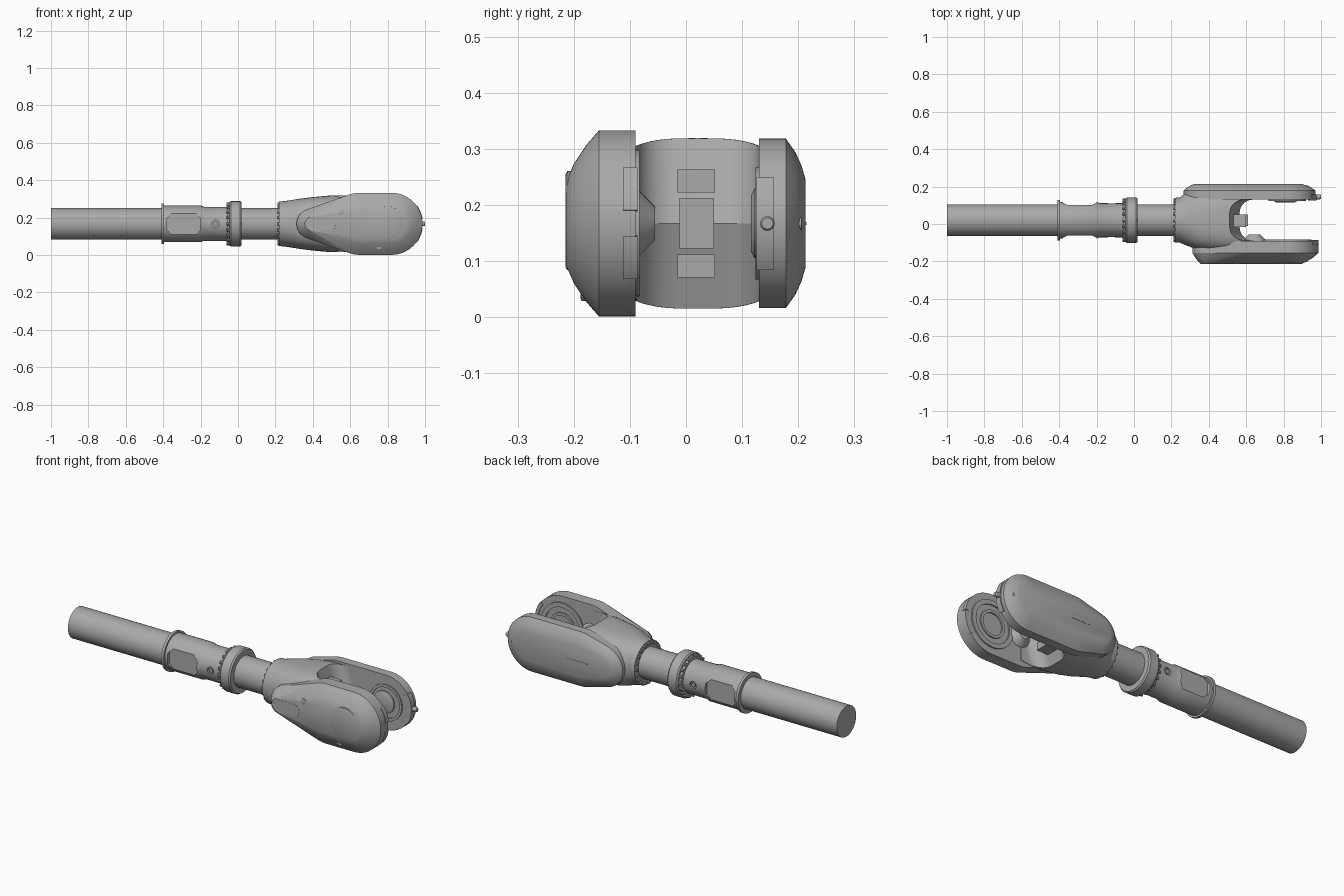
import bpy
import bmesh
from math import sin, cos, pi, radians, copysign

if "Cube" in bpy.data.objects:
    bpy.data.objects.remove(bpy.data.objects["Cube"])

AY, AZ = 0.02, 0.167      # shaft axis
PIVOT = 0.82              # joint centre along x

grey = bpy.data.materials.new("machined_grey")
grey.use_nodes = True
grey.diffuse_color = (0.4, 0.4, 0.4, 1)
grey.node_tree.nodes["Principled BSDF"].inputs["Base Color"].default_value = (0.4, 0.4, 0.4, 1)


def finish(name, bm, angle=28):
    bmesh.ops.recalc_face_normals(bm, faces=bm.faces)
    mesh = bpy.data.meshes.new(name)
    bm.to_mesh(mesh)
    bm.free()
    mesh.materials.append(grey)
    ob = bpy.data.objects.new(name, mesh)
    bpy.context.collection.objects.link(ob)
    shade(ob, angle)
    return ob


def shade(ob, angle=28):
    bpy.ops.object.select_all(action='DESELECT')
    ob.select_set(True)
    bpy.context.view_layer.objects.active = ob
    bpy.ops.object.shade_smooth_by_angle(angle=radians(angle))


def loft(name, rings, closed=False):
    """Skin a row of equal rings; cap the ends, or join them when closed."""
    bm = bmesh.new()
    rows = [[bm.verts.new(p) for p in ring] for ring in rings]
    n = len(rows[0])
    pairs = list(zip(rows, rows[1:]))
    if closed:
        pairs.append((rows[-1], rows[0]))
    else:
        bm.faces.new(rows[0])
        bm.faces.new(rows[-1])
    for a, b in pairs:
        for i in range(n):
            j = (i + 1) % n
            bm.faces.new((a[i], a[j], b[j], b[i]))
    return finish(name, bm)


def circle_x(x, r, n=64):
    return [(x, AY + r * cos(2 * pi * i / n), AZ + r * sin(2 * pi * i / n)) for i in range(n)]


def circle_y(x, y, z, r, n=64):
    return [(x + r * cos(2 * pi * i / n), y, z + r * sin(2 * pi * i / n)) for i in range(n)]


def circle_z(x, y, z, r, n=48):
    return [(x + r * cos(2 * pi * i / n), y + r * sin(2 * pi * i / n), z) for i in range(n)]


def hull(name, points):
    bm = bmesh.new()
    for p in points:
        bm.verts.new(p)
    res = bmesh.ops.convex_hull(bm, input=bm.verts)
    junk = [g for g in res["geom_interior"] if isinstance(g, bmesh.types.BMVert)]
    bmesh.ops.delete(bm, geom=junk, context='VERTS')
    bmesh.ops.dissolve_limit(bm, angle_limit=0.002, verts=bm.verts, edges=bm.edges)
    return finish(name, bm)


def turned_y(name, x, z, profile):
    return loft(name, [circle_y(x, y, z, r) for y, r in profile])


def ring_y(name, x, y0, y1, r0, r1):
    return loft(name, [circle_y(x, y, AZ, r) for y, r in
                       ((y0, r0), (y0, r1), (y1, r1), (y1, r0))], closed=True)


def band(name, x, y0, y1, r0, r1, a0, a1):
    """Part of a ring round the joint axis."""
    rings = []
    for i in range(13):
        a = radians(a0 + (a1 - a0) * i / 12)
        rings.append([(x + r * cos(a), y, AZ + r * sin(a)) for r, y in
                      ((r0, y0), (r1, y0), (r1, y1), (r0, y1))])
    return loft(name, rings)


def box(name, x0, x1, y0, y1, z0, z1):
    return hull(name, [(x, y, z) for x in (x0, x1) for y in (y0, y1) for z in (z0, z1)])


def cut(target, cutters):
    bpy.context.view_layer.objects.active = target
    for c in cutters:
        c.hide_render = True
        mod = target.modifiers.new("cut", 'BOOLEAN')
        mod.operation, mod.solver, mod.object = 'DIFFERENCE', 'EXACT', c
        bpy.ops.object.modifier_apply(modifier=mod.name)
        bpy.data.objects.remove(c)
    shade(target)


# Shaft: tube, clamp sleeve and ring turned as one piece
shaft = loft("shaft", [circle_x(x, r) for x, r in (
    (-1, .085), (-.41, .085), (-.41, .108), (-.395, .108), (-.395, .098), (-.2, .098),
    (-.18, .091), (-.06, .091), (-.06, .105), (-.045, .105), (-.045, .115), (-.038, .121),
    (.012, .121), (.02, .115), (.02, .085), (.24, .085))])

# Octagonal flats and small holes on both sides of the sleeve
cutters = []
for side in (-1, 1):
    near, far = AY + side * .08, AY + side * .15
    octagon = [(-.29 + sx * dx, dz * sz) for dx, dz in ((.09, .03), (.065, .056))
               for sx in (-1, 1) for sz in (-1, 1)]
    cutters.append(hull("flat_cutter", [(x, y, AZ + z) for x, z in octagon for y in (near, far)]))
    cutters.append(turned_y("hole_cutter", -.12, AZ, [(AY + side * .078, .02), (far, .02)]))
cut(shaft, cutters)
for side in (-1, 1):
    turned_y("sleeve_plug", -.12, AZ, [(AY + side * .07, .012), (AY + side * .088, .012)])

# Bolt heads round the ring and the fork collar
for x, name in ((-.062, "ring_bolt"), (.21, "collar_bolt")):
    bm = bmesh.new()
    for i in range(20):
        a = 2 * pi * i / 20
        heads = []
        for k in range(8):
            b = 2 * pi * k / 8
            heads.append((AY + .107 * cos(a) + .008 * cos(b), AZ + .107 * sin(a) + .008 * sin(b)))
        lo = [bm.verts.new((x, y, z)) for y, z in heads]
        hi = [bm.verts.new((x + .025, y, z)) for y, z in heads]
        bm.faces.new(lo)
        bm.faces.new(hi)
        for k in range(8):
            j = (k + 1) % 8
            bm.faces.new((lo[k], lo[j], hi[j], hi[k]))
    finish(name + "s", bm)


# Fork body: round collar swelling into a soft box, with the slot cut away
def section(x, y0, y1, h, power, n=72):
    ring = []
    for i in range(n):
        c, s = cos(2 * pi * i / n), sin(2 * pi * i / n)
        ring.append((x, (y0 + y1) / 2 + (y1 - y0) / 2 * copysign(abs(c) ** (2 / power), c),
                     AZ + h * copysign(abs(s) ** (2 / power), s)))
    return ring


body = loft("fork_body", [section(*s) for s in (
    (.22, -.1, .14, .119, 2), (.245, -.1, .142, .121, 2), (.28, -.115, .168, .126, 2.2),
    (.33, -.133, .182, .134, 2.5), (.4, -.145, .19, .143, 2.8), (.5, -.15, .192, .152, 3.1),
    (.58, -.15, .19, .151, 3.2), (.64, -.15, .185, .144, 3.2))])
cutters = []
for side in (-1, 1):
    pts = []
    for x, z in ((.635, AZ), (.575, AZ + side * .17)):
        for y in (.06, -.017):
            pts += circle_z(x, y, z, .07) + circle_z(x + .4, y, z, .07)
    cutters.append(hull("slot_cutter", pts))
cut(body, cutters)


# Fork arms: domed capsules
def arm(name, discs, layers):
    return hull(name, [p for y, s in layers for x, r in discs
                       for p in circle_y(x, y, AZ, r * s)])


arm("front_arm", ((.395, .082), (.65, .166), (PIVOT, .166)),
    ((-.09, 1), (-.155, 1), (-.178, .84), (-.2, .64), (-.213, .46)))
arm("back_arm", ((.38, .115), (.52, .151), (PIVOT, .151)),
    ((.13, 1), (.178, 1), (.195, .84), (.206, .68), (.213, .52)))

# Outer face details
turned_y("front_cap", .8, AZ + .005, [(-.19, .09), (-.212, .088), (-.2145, .083)])
hull("front_oblong_plate", [p for x, r in ((.39, .035), (.49, .036)) for y, s in
     ((-.19, 1), (-.214, .95)) for p in circle_y(x, y, AZ, r * s)])
for x, z, y in ((.55, .228, -.212), (.755, .045, -.186)):
    turned_y("front_bolt", x, z, [(-.16, .016), (y, .016), (y - .002, .012)])
box("back_slot_plate", .46, .58, .21, .2145, .164, .17)
turned_y("back_plug", .92, AZ, [(.18, .012), (.206, .012)])

# Inner face details round the joint
ring_y("back_inner_ring", PIVOT, .124, .135, .085, .1)
turned_y("back_inner_hub", .81, AZ, [(.135, .062), (.122, .062), (.116, .05)])
ring_y("front_inner_ring", PIVOT, -.095, -.083, .105, .13)
ring_y("front_inner_small_ring", PIVOT, -.095, -.083, .06, .075)
turned_y("front_inner_cone", .645, AZ, [(-.095, .063), (-.085, .06), (-.055, .03)])

# Keys on the wall of the slot
for s in (-1, 1):
    box("slot_key", .53, .6, -.015, .052, AZ + s * .055, AZ + s * .096)
box("slot_pad", .55, .61, -.012, .05, AZ - .045, AZ + .045)

# Tip clasps and locating pin
for a in (8, -36):
    band("front_tip_clasp", PIVOT, -.112, -.086, .15, .169, a, a + 28)
band("back_tip_clasp", PIVOT, .126, .157, .13, .157, -32, 32)
loft("tip_pin", [[(x, .145 + r * cos(pi * i / 12), AZ + r * sin(pi * i / 12)) for i in range(24)]
                 for x, r in ((.95, .013), (.995, .013), (1, .01))])
